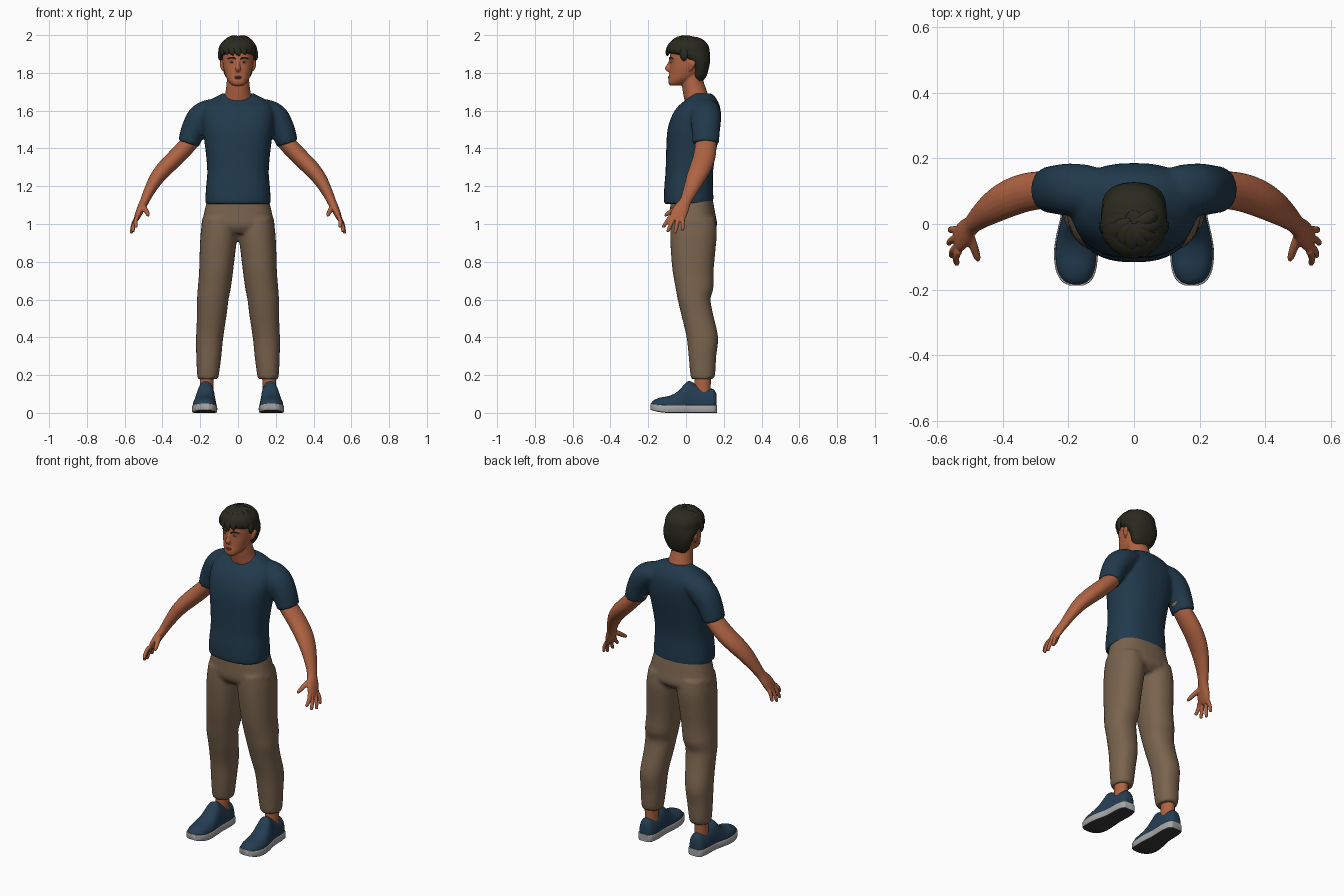
import bpy, bmesh, math, random
from mathutils import Vector

random.seed(4)


def material(name, rgb):
    m = bpy.data.materials.new(name)
    m.diffuse_color = (*rgb, 1)
    return m


SKIN = material("skin", (0.43, 0.125, 0.055))
LIP = material("lip", (0.27, 0.075, 0.045))
SHIRT = material("shirt navy", (0.015, 0.042, 0.072))
PANTS = material("trouser tan", (0.19, 0.125, 0.075))
HAIR = material("hair dark", (0.023, 0.023, 0.014))
SHOE = material("shoe blue", (0.018, 0.048, 0.085))
SOLE = material("sole grey", (0.38, 0.38, 0.38))
TREAD = material("tread dark", (0.04, 0.04, 0.042))
EYE = material("eye white", (0.5, 0.48, 0.45))
IRIS = material("iris", (0.05, 0.07, 0.07))


def spline(rows, k=4):
    """Catmull-Rom through rows of equal length."""
    out = []
    for i in range(len(rows) - 1):
        a, b, c, d = rows[max(i - 1, 0)], rows[i], rows[i + 1], rows[min(i + 2, len(rows) - 1)]
        for s in range(k):
            t = s / k
            out.append([0.5 * (2 * q + (r - p) * t + (2 * p - 5 * q + 4 * r - w) * t * t
                               + (3 * q - p - 3 * r + w) * t ** 3)
                        for p, q, r, w in zip(a, b, c, d)])
    return out + [list(rows[-1])]


def ring(c, u, v, n, p):
    pts = []
    for i in range(n):
        a = 2 * math.pi * i / n
        ca, sa = math.cos(a), math.sin(a)
        pts.append(c + u * math.copysign(abs(ca) ** (2 / p), ca) + v * math.copysign(abs(sa) ** (2 / p), sa))
    return pts


def skin_rings(bm, rings, both):
    for sx in ((1, -1) if both else (1,)):
        vs = [[bm.verts.new((q.x * sx, q.y, q.z)) for q in r] for r in rings]
        n = len(vs[0])
        for r0, r1 in zip(vs, vs[1:]):
            for i in range(n):
                bm.faces.new((r0[i], r0[(i + 1) % n], r1[(i + 1) % n], r1[i]))
        bm.faces.new(vs[0])
        bm.faces.new(vs[-1])


def stack(bm, rows, both=False, n=32, p=2.2):
    """Level rings: z, x0, x1, y0, y1."""
    skin_rings(bm, [ring(Vector(((x0 + x1) / 2, (y0 + y1) / 2, z)), Vector(((x1 - x0) / 2, 0, 0)),
                         Vector((0, (y1 - y0) / 2, 0)), n, p) for z, x0, x1, y0, y1 in spline(rows)], both)


def limb(bm, rows, both=False, side=(0, 1, 0), n=16, k=4):
    """Tube along a path: x, y, z, radius along side, other radius."""
    rows = spline(rows, k)
    pts = [Vector(r[:3]) for r in rows]
    rings = []
    for i, r in enumerate(rows):
        t = (pts[min(i + 1, len(pts) - 1)] - pts[max(i - 1, 0)]).normalized()
        u = Vector(side)
        u = (u - t * u.dot(t)).normalized()
        rings.append(ring(pts[i], u * r[3], t.cross(u) * r[4], n, 2))
    skin_rings(bm, rings, both)


def finish(name, bm, mats, voxel=0, smooth=0, rule=None):
    bmesh.ops.recalc_face_normals(bm, faces=bm.faces)
    bm.normal_update()
    for f in bm.faces:
        f.smooth = True
        if rule:
            f.material_index = rule(f)
    me = bpy.data.meshes.new(name)
    bm.to_mesh(me)
    bm.free()
    for m in mats:
        me.materials.append(m)
    ob = bpy.data.objects.new(name, me)
    bpy.context.collection.objects.link(ob)
    if voxel:
        r = ob.modifiers.new("fuse", 'REMESH')
        r.mode, r.voxel_size, r.use_smooth_shade = 'VOXEL', voxel, True
        s = ob.modifiers.new("soften", 'SMOOTH')
        s.factor, s.iterations = 0.5, smooth
    else:
        bpy.ops.object.select_all(action='DESELECT')
        ob.select_set(True)
        bpy.context.view_layer.objects.active = ob
        bpy.ops.object.shade_smooth_by_angle(angle=math.radians(45))
    return ob


# T-shirt: torso and sleeves
bm = bmesh.new()
stack(bm, [(z, -w, w, a, b) for z, w, a, b in (
    (1.105, .17, -.114, .14), (1.13, .173, -.117, .145), (1.2, .169, -.115, .143), (1.27, .163, -.109, .143),
    (1.35, .168, -.106, .153), (1.42, .176, -.104, .166), (1.5, .187, -.098, .18), (1.57, .192, -.076, .186),
    (1.62, .18, -.045, .18), (1.655, .15, -.005, .166), (1.68, .105, .022, .148), (1.692, .08, .035, .13))], p=2.4)
limb(bm, [(.08, .105, 1.6, .06, .055), (.14, .105, 1.6, .075, .062), (.195, .105, 1.565, .08, .072),
          (.235, .105, 1.5, .075, .066), (.262, .105, 1.425, .07, .057)], True, n=24)
finish("tshirt", bm, [SHIRT], .01, 4)

# Trousers: seat and legs
bm = bmesh.new()
stack(bm, [(1.14, -.16, .16, -.08, .14), (1.05, -.182, .182, -.086, .156), (.99, -.19, .19, -.086, .164),
           (.95, -.12, .12, -.06, .13)], p=2.4)
stack(bm, [(1.03, .005, .187, -.08, .155), (.95, .003, .198, -.084, .163), (.85, .014, .203, -.08, .155),
           (.75, .026, .206, -.071, .146), (.66, .038, .213, -.055, .145), (.6, .05, .217, -.044, .13),
           (.52, .06, .217, -.025, .144), (.4, .078, .222, .003, .17), (.3, .088, .221, .014, .16),
           (.21, .1, .217, .022, .155), (.18, .104, .214, .028, .147)], True)
finish("trousers", bm, [PANTS], .01, 3)

# Arms, palms, fingers and thumbs
bm = bmesh.new()
limb(bm, [(.22, .105, 1.48, .056, .045), (.265, .105, 1.42, .057, .046), (.33, .096, 1.352, .059, .046),
          (.385, .076, 1.297, .057, .044), (.432, .05, 1.24, .05, .038), (.472, .02, 1.17, .038, .029),
          (.495, -.003, 1.12, .031, .024), (.515, -.025, 1.08, .041, .021), (.53, -.042, 1.045, .043, .017),
          (.54, -.05, 1.022, .036, .012)], True, n=20)
for y, tip in ((-.082, (.54, -.12, .985)), (-.062, (.556, -.096, .962)),
               (-.038, (.564, -.058, .955)), (-.016, (.56, -.018, .97))):
    base, tip = Vector((.533, y, 1.04)), Vector(tip)
    mid = (base + tip) / 2 + Vector((.006, 0, 0))
    limb(bm, [(*base, .011, .011), (*mid, .011, .011), (*tip, .009, .009),
              (*(tip + (tip - mid) * .12), .004, .004)], True, n=10)
limb(bm, [(.508, -.02, 1.1, .016, .016), (.49, -.065, 1.075, .014, .014), (.478, -.1, 1.052, .011, .011),
          (.474, -.113, 1.042, .005, .005)], True, n=10)
finish("arms", bm, [SKIN], .0045, 2)

# Head, neck, nose, brow ridge and ears
bm = bmesh.new()
stack(bm, [(z, -w, w, a, b) for z, w, a, b in (
    (1.732, .026, -.084, -.03), (1.745, .042, -.093, .0), (1.765, .057, -.093, .04), (1.79, .068, -.089, .07),
    (1.82, .076, -.087, .09), (1.85, .081, -.085, .105), (1.88, .083, -.085, .11), (1.92, .08, -.083, .11),
    (1.96, .06, -.06, .09), (1.975, .035, -.03, .06))])
limb(bm, [(0, .07, 1.6, .06, .085), (0, .058, 1.655, .064, .078), (0, .046, 1.7, .062, .066),
          (0, .035, 1.75, .058, .06), (0, .03, 1.81, .055, .055)], n=24)
limb(bm, [(0, -.08, 1.868, .008, .009), (0, -.091, 1.84, .011, .01), (0, -.097, 1.823, .014, .015),
          (0, -.088, 1.81, .008, .01)])
limb(bm, [(.08, .02, 1.808, .004, .003), (.085, .027, 1.828, .013, .007), (.089, .034, 1.85, .018, .008),
          (.087, .036, 1.868, .008, .004)], True)
limb(bm, [(.008, -.08, 1.875, .008, .007), (.03, -.077, 1.88, .008, .007), (.055, -.062, 1.876, .006, .006)],
     True, side=(0, 0, 1))
finish("head", bm, [SKIN], .005, 2)

# Lips
bm = bmesh.new()
for z, h in ((1.779, .0035), (1.772, .004)):
    limb(bm, [(-.025, -.083, 1.775, .001, .001), (-.012, -.0885, z, h, .004), (0, -.0905, z, h, .005),
              (.012, -.0885, z, h, .004), (.025, -.083, 1.775, .001, .001)], side=(0, 0, 1), n=10)
finish("lips", bm, [LIP])

# Eyes, with the iris chosen by distance from the eye centre
bm = bmesh.new()
for s in (-1, 1):
    part = bmesh.ops.create_uvsphere(bm, u_segments=20, v_segments=14, radius=1)
    for v in part["verts"]:
        x, y, z = v.co
        v.co = (s * .031 + x * .014, -.0715 - z * .011, 1.857 + y * .0065)
finish("eyes", bm, [EYE, IRIS],
       rule=lambda f: int(abs(abs(f.calc_center_median().x) - .031) < .0055))

# Eyebrows
bm = bmesh.new()
limb(bm, [(.012, -.087, 1.874, .003, .003), (.032, -.0835, 1.881, .0045, .004), (.056, -.067, 1.875, .002, .003)],
     True, side=(0, 0, 1), n=10)
finish("eyebrows", bm, [HAIR])

# Hair: cap, then swept locks on top
bm = bmesh.new()
stack(bm, [(z, -w, w, a, b) for z, w, a, b in (
    (1.757, .045, .055, .088), (1.78, .066, .035, .107), (1.82, .082, .034, .12), (1.86, .094, .005, .127),
    (1.888, .099, -.045, .127), (1.908, .1, -.09, .126), (1.94, .097, -.099, .12), (1.968, .078, -.078, .1),
    (1.986, .045, -.04, .07), (1.992, .015, -.01, .035))])


def lock(az, e0, e1, sweep, width, thick):
    rows = []
    for t, w in ((0, .3), (.3, .9), (.65, 1), (.88, .65), (1, .1)):
        a, e = math.radians(az + sweep * t), math.radians(e0 + (e1 - e0) * t)
        d = Vector((math.sin(a) * math.cos(e), -math.cos(a) * math.cos(e), math.sin(e)))
        rows.append((d.x * .1, .012 + d.y * .113, 1.893 + d.z * .1, width * w, thick * w))
    a = math.radians(az + sweep / 2)
    limb(bm, rows, side=(math.cos(a), math.sin(a), 0), n=8, k=3)


for i in range(9):
    az = -76 + i * 19
    lock(az - 18, 66, random.uniform(-3, 9), 22, .021, .011)
for i in range(7):
    lock(-80 + i * 27, 84, random.uniform(28, 42), 28, .024, .012)
for i in range(9):
    lock(105 + i * 19, 75, random.uniform(10, 25), 14, .026, .008)
for az in (-78, 78):
    lock(az, 30, -18, 0, .02, .009)
finish("hair", bm, [HAIR])

# Ankles
bm = bmesh.new()
limb(bm, [(.166, .088, .09, .044, .036), (.166, .088, .15, .043, .036), (.164, .09, .24, .045, .04)], True)
finish("ankles", bm, [SKIN])

# Shoes: y, centre x, half width, top z
FOOT = spline([(-.184, .176, .018, .052), (-.172, .176, .04, .066), (-.14, .177, .057, .08), (-.09, .177, .063, .09),
               (-.045, .175, .06, .112), (0, .172, .053, .16), (.022, .17, .05, .168), (.055, .168, .049, .15),
               (.1, .167, .049, .13), (.145, .167, .042, .126), (.161, .167, .026, .1)])
uppers, soles = [], []
for y, x, w, top in FOOT:
    r = ring(Vector((x, y, .035)), Vector((w, 0, 0)), Vector((0, 0, top - .035)), 24, 2.3)
    uppers.append([Vector((q.x, q.y, max(q.z, .025))) for q in r])
    lift = .016 * max(0, (-y - .09) / .095) ** 2
    z0, z1 = lift, .042 + lift * .5
    soles.append(ring(Vector((x, y * 1.015, (z0 + z1) / 2)), Vector((w + .004, 0, 0)),
                      Vector((0, 0, (z1 - z0) / 2)), 24, 9))
bm = bmesh.new()
skin_rings(bm, uppers, True)
finish("shoe_uppers", bm, [SHOE])
bm = bmesh.new()
skin_rings(bm, soles, True)
finish("shoe_soles", bm, [SOLE, TREAD], rule=lambda f: int(f.normal.z < -.75))
